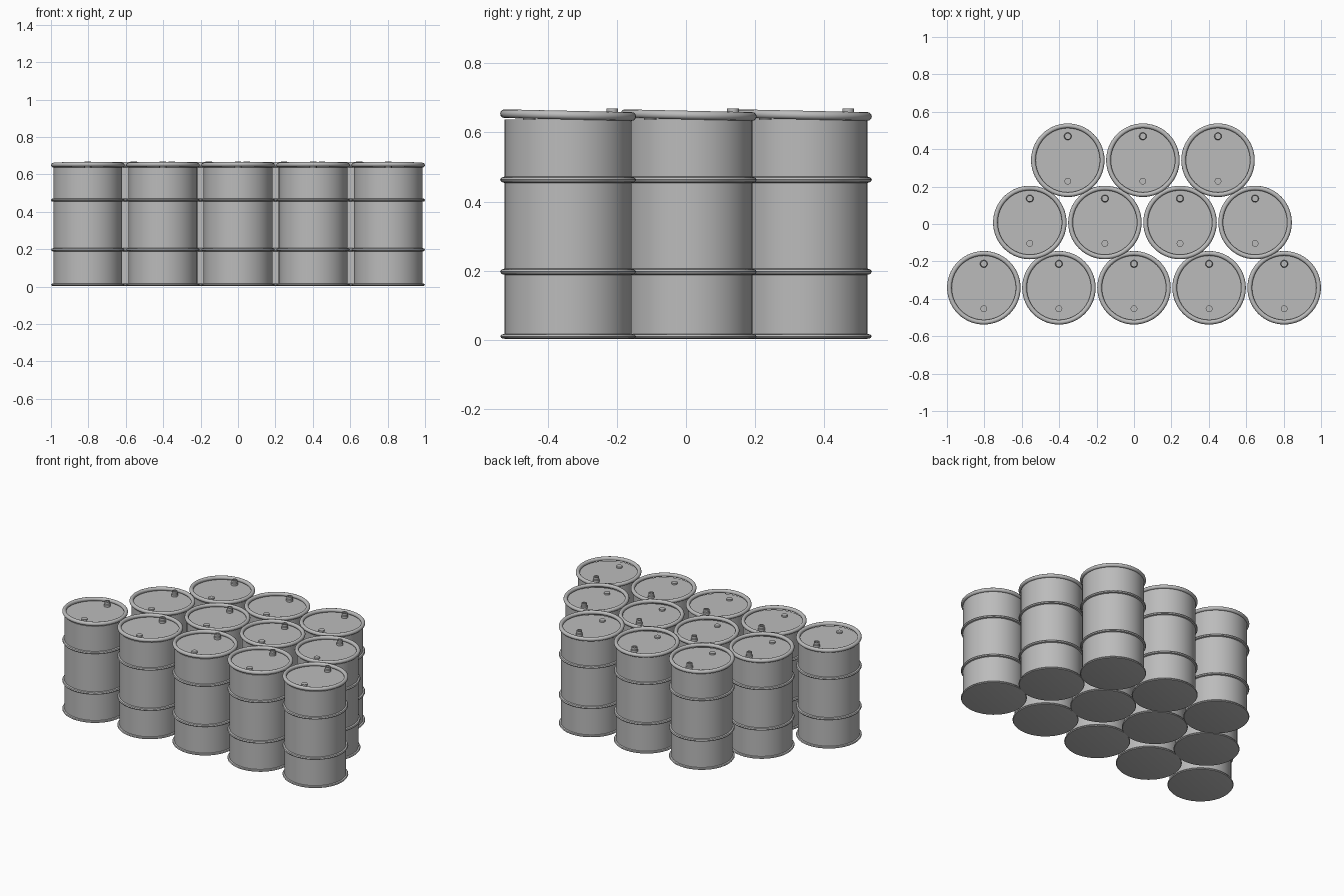
import bpy
import bmesh
from math import pi, sin, cos, atan2, radians
from mathutils import Matrix, Vector

cube = bpy.data.objects.get("Cube")
if cube:
    bpy.data.objects.remove(cube, do_unlink=True)

# Single painted steel colour
STEEL = (0.5, 0.5, 0.5, 1.0)
steel = bpy.data.materials.new("grey_steel")
steel.use_nodes = True
steel.diffuse_color = STEEL
steel.node_tree.nodes["Principled BSDF"].inputs["Base Color"].default_value = STEEL

BODY_R = 0.184
LID_Z = 0.637
SIDES = 56


def lathe(name, profile, closed=False, sides=SIDES, matrix=None):
    """Spin (radius, height) points about z; radius 0 makes a pole."""
    bm = bmesh.new()
    pts = [bm.verts.new((r, 0, z)) for r, z in profile]
    pairs = list(zip(pts, pts[1:])) + ([(pts[-1], pts[0])] if closed else [])
    edges = [bm.edges.new(p) for p in pairs]
    bmesh.ops.spin(bm, geom=pts + edges, cent=(0, 0, 0), axis=(0, 0, 1),
                   angle=2 * pi, steps=sides, use_duplicate=False)
    bmesh.ops.remove_doubles(bm, verts=bm.verts, dist=1e-5)
    bmesh.ops.recalc_face_normals(bm, faces=bm.faces)
    if matrix:
        bm.transform(matrix)
    mesh = bpy.data.meshes.new(name)
    bm.to_mesh(mesh)
    bm.free()
    mesh.materials.append(steel)
    mesh.shade_smooth()
    mesh.set_sharp_from_angle(angle=radians(35))
    return mesh


def hoop(z, reach=0.0125, half=0.009):
    """Rounded rolling hoop as part of the wall profile."""
    return [(BODY_R + reach * cos(a), z + half * sin(a))
            for a in (-pi / 2, -pi / 4, 0, pi / 4, pi / 2)]


# Drum shell: bottom disc, bottom chime, two hoops, wall and recessed lid
shell = lathe("drum_shell", [(0, 0.003)] + [(BODY_R, 0.003)] + hoop(0.010, half=0.007)
              + hoop(0.197) + hoop(0.463) + [(BODY_R, LID_Z), (0, LID_Z)])

# Top locking ring, leaning very slightly to the back
TUBE = 0.0125
ring_profile = [(BODY_R + TUBE * cos(i * pi / 6), TUBE * sin(i * pi / 6)) for i in range(12)]
lean = Matrix.Translation((0, 0, 0.650)) @ Matrix.Rotation(-0.022, 4, 'X')
ring = lathe("locking_ring", ring_profile, closed=True, matrix=lean)

# Stepped large bung and flat small bung
large_bung = lathe("large_bung", [(0.020, LID_Z), (0.020, LID_Z + 0.014), (0.017, LID_Z + 0.018),
                                  (0.017, 0.669), (0.011, 0.669), (0.011, 0.664), (0, 0.664)],
                   sides=20)
small_bung = lathe("small_bung", [(0.018, LID_Z), (0.018, LID_Z + 0.010), (0, LID_Z + 0.010)],
                   sides=20)

PARTS = [(shell, Vector((0, 0, 0))), (ring, Vector((0, 0, 0))),
         (large_bung, Vector((0, 0.128, 0))), (small_bung, Vector((0, -0.112, 0)))]

# Staggered rows: first x, y, number of drums
SPACING = 0.4015
for first_x, y, count in [(-0.803, -0.341, 5), (-0.557, 0.008, 4), (-0.354, 0.341, 3)]:
    for i in range(count):
        place = Vector((first_x + i * SPACING, y, 0))
        for mesh, offset in PARTS:
            part = bpy.data.objects.new(mesh.name, mesh)
            part.location = place + offset
            bpy.context.collection.objects.link(part)
